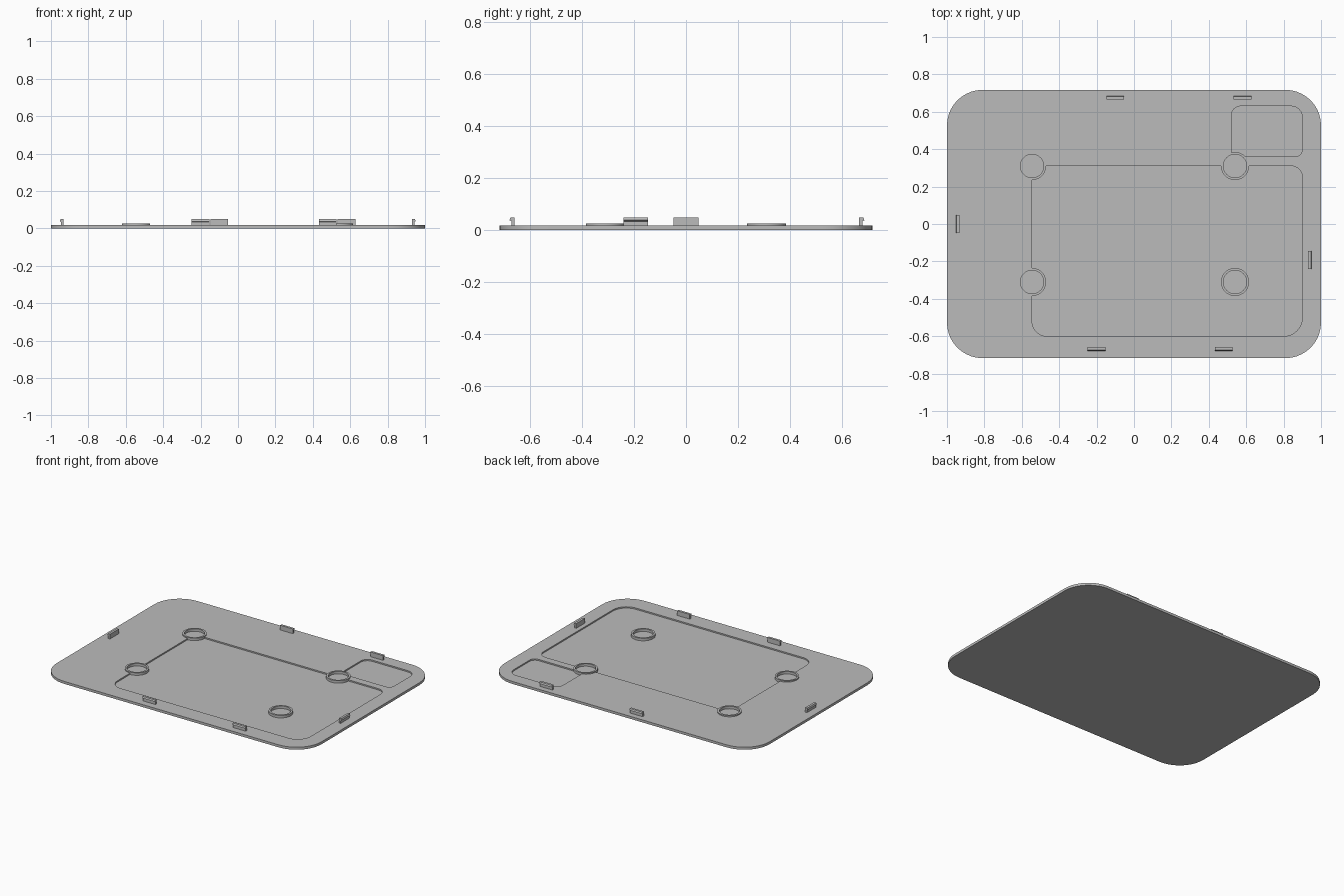
import bpy, bmesh, math

cube = bpy.data.objects.get("Cube")
if cube:
    bpy.data.objects.remove(cube, do_unlink=True)

TOP, FLOOR, RIM, CLIP_TOP = 0.017, 0.008, 0.025, 0.049

grey = bpy.data.materials.new("light_grey")
grey.use_nodes = True
colour = (0.5, 0.5, 0.5, 1)
grey.diffuse_color = colour
grey.node_tree.nodes["Principled BSDF"].inputs["Base Color"].default_value = colour


def make_object(name, bm):
    bmesh.ops.recalc_face_normals(bm, faces=bm.faces)
    mesh = bpy.data.meshes.new(name)
    bm.to_mesh(mesh)
    bm.free()
    mesh.materials.append(grey)
    obj = bpy.data.objects.new(name, mesh)
    bpy.context.collection.objects.link(obj)
    return obj


def rounded_outline(x0, x1, y0, y1, radii, steps=10):
    """Counter-clockwise outline; radii start at the +x +y corner."""
    corners = [(x1, y1, -1, -1), (x0, y1, 1, -1), (x0, y0, 1, 1), (x1, y0, -1, 1)]
    points = []
    for i, ((x, y, sx, sy), r) in enumerate(zip(corners, radii)):
        if r == 0:
            points.append((x, y))
            continue
        for k in range(steps + 1):
            a = math.pi / 2 * (i + k / steps)
            points.append((x + sx * r + r * math.cos(a), y + sy * r + r * math.sin(a)))
    return points


def circle(cx, cy, r, count=40):
    return [(cx + r * math.cos(2 * math.pi * k / count),
             cy + r * math.sin(2 * math.pi * k / count)) for k in range(count)]


def prism(name, outline, z0, z1):
    bm = bmesh.new()
    face = bm.faces.new([bm.verts.new((x, y, z0)) for x, y in outline])
    ext = bmesh.ops.extrude_face_region(bm, geom=[face])
    for v in ext["geom"]:
        if isinstance(v, bmesh.types.BMVert):
            v.co.z = z1
    return make_object(name, bm)


def cut(target, cutter):
    """Subtract the cutter from the target and discard it."""
    cutter.hide_render = True
    mod = target.modifiers.new("cut", "BOOLEAN")
    mod.operation, mod.solver, mod.object = "DIFFERENCE", "EXACT", cutter
    graph = bpy.context.evaluated_depsgraph_get()
    mesh = bpy.data.meshes.new_from_object(target.evaluated_get(graph))
    target.modifiers.clear()
    target.data = mesh
    bpy.data.objects.remove(cutter, do_unlink=True)


def smooth(obj):
    bpy.ops.object.select_all(action="DESELECT")
    obj.select_set(True)
    bpy.context.view_layer.objects.active = obj
    bpy.ops.object.shade_smooth_by_angle(angle=math.radians(30))


# Base plate with its two shallow pockets
plate = prism("base_plate", rounded_outline(-1, 1, -0.717, 0.717, [0.19] * 4), 0, TOP)
pockets = [
    (-0.545, 0.9, -0.6, 0.31, [0.06, 0, 0.08, 0.1]),
    (0.52, 0.9, 0.36, 0.63, [0.06, 0.05, 0, 0.04]),
]
for x0, x1, y0, y1, radii in pockets:
    cut(plate, prism("pocket_cutter", rounded_outline(x0, x1, y0, y1, radii), FLOOR, 0.1))

# Foot sockets: raised rings around round holes
for x in (-0.545, 0.54):
    for y in (-0.31, 0.31):
        cut(plate, prism("hole_cutter", circle(x, y, 0.0625), FLOOR, 0.1))
        name = ("front" if y < 0 else "back") + ("_right" if x < 0 else "_left")
        ring = prism(name + "_socket_ring", circle(x, y, 0.075), FLOOR - 0.002, RIM)
        cut(ring, prism("bore_cutter", circle(x, y, 0.0625), -0.1, 0.1))
        smooth(ring)
smooth(plate)

# Snap clips: barbed profile pointing outward along local +x
profile = [(-0.01, FLOOR), (0.003, FLOOR), (0.003, 0.034),
           (0.01, 0.038), (0.006, CLIP_TOP), (-0.01, CLIP_TOP)]


def snap_clip(name, x, y, turn):
    bm = bmesh.new()
    face = bm.faces.new([bm.verts.new((px, -0.0475, pz)) for px, pz in profile])
    ext = bmesh.ops.extrude_face_region(bm, geom=[face])
    bmesh.ops.translate(bm, vec=(0, 0.095, 0),
                        verts=[v for v in ext["geom"] if isinstance(v, bmesh.types.BMVert)])
    clip = make_object(name, bm)
    clip.location = (x, y, 0)
    clip.rotation_euler.z = math.radians(turn)


snap_clip("back_clip_right", -0.1, 0.675, 90)
snap_clip("back_clip_left", 0.58, 0.675, 90)
snap_clip("front_clip_right", -0.2, -0.668, -90)
snap_clip("front_clip_left", 0.48, -0.668, -90)
snap_clip("right_side_clip", -0.943, 0.0, 180)
snap_clip("left_side_clip", 0.94, -0.193, 0)
